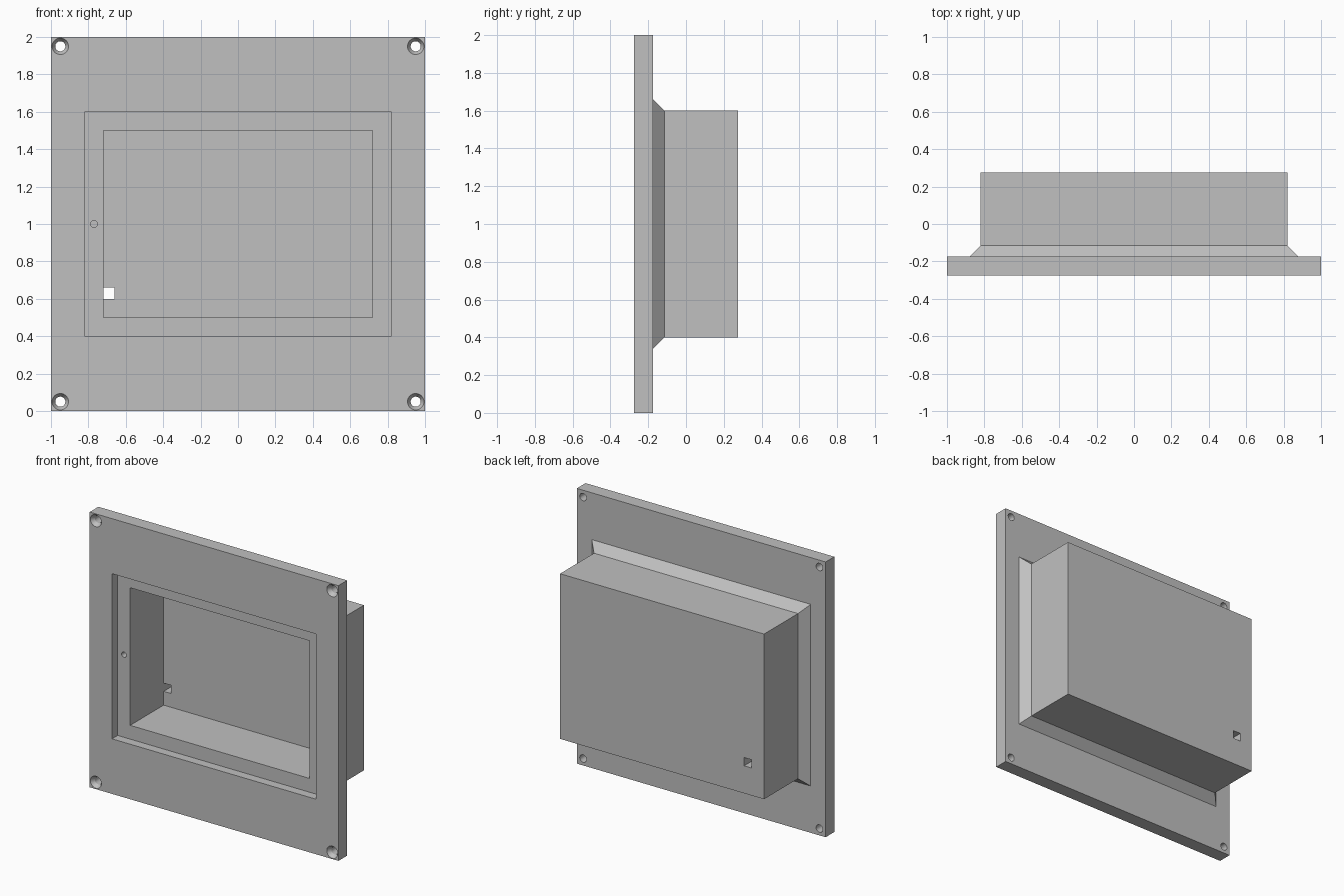
import bpy
import bmesh
import math
from mathutils import Matrix, Vector

old = bpy.data.objects.get("Cube")
if old:
    bpy.data.objects.remove(old, do_unlink=True)

grey = bpy.data.materials.new("plain_grey")
grey.use_nodes = True
colour = (0.53, 0.53, 0.53, 1)
grey.diffuse_color = colour
grey.node_tree.nodes["Principled BSDF"].inputs["Base Color"].default_value = colour


def make_object(name, bm):
    bmesh.ops.recalc_face_normals(bm, faces=bm.faces)
    mesh = bpy.data.meshes.new(name)
    bm.to_mesh(mesh)
    bm.free()
    mesh.materials.append(grey)
    obj = bpy.data.objects.new(name, mesh)
    bpy.context.collection.objects.link(obj)
    return obj


def cut(target, cutter):
    """Subtract the cutter, apply the result and remove the cutter."""
    cutter.hide_render = True
    mod = target.modifiers.new("cut", "BOOLEAN")
    mod.operation = "DIFFERENCE"
    mod.solver = "EXACT"
    mod.object = cutter
    bpy.ops.object.select_all(action="DESELECT")
    bpy.context.view_layer.objects.active = target
    target.select_set(True)
    bpy.ops.object.modifier_apply(modifier=mod.name)
    bpy.data.objects.remove(cutter, do_unlink=True)


def round_cutter(x, z, r_front, r_back, y_front, y_back):
    """Cylinder or cone along y."""
    bm = bmesh.new()
    place = Matrix.Translation((x, (y_front + y_back) / 2, z)) @ Matrix.Rotation(math.pi / 2, 4, "X")
    bmesh.ops.create_cone(bm, cap_ends=True, segments=32, radius1=r_back,
                          radius2=r_front, depth=y_back - y_front, matrix=place)
    return make_object("hole_cutter", bm)


# Housing: rectangular rings (half width, half height, y) from the cavity
# floor, out over the front plate, to the back of the box
FRONT, PLATE_BACK, BACK = -0.275, -0.175, 0.275
rings = [
    (0.72, 0.5, 0.175),
    (0.72, 0.5, -0.21),
    (0.82, 0.6, -0.21),
    (0.82, 0.6, FRONT),
    (1, 1, FRONT),
    (1, 1, PLATE_BACK),
    (0.88, 0.66, PLATE_BACK),
    (0.82, 0.6, -0.115),
    (0.82, 0.6, BACK),
]
bm = bmesh.new()
loops = [[bm.verts.new((sx * w, y, 1 + sz * h))
          for sx, sz in ((-1, -1), (1, -1), (1, 1), (-1, 1))] for w, h, y in rings]
for a, b in zip(loops, loops[1:]):
    for i in range(4):
        j = (i + 1) % 4
        bm.faces.new((a[i], a[j], b[j], b[i]))
bm.faces.new(loops[0])
bm.faces.new(loops[-1])
housing = make_object("panel_housing", bm)

# Countersunk screw holes in the plate corners
for x in (-0.95, 0.95):
    for z in (0.05, 1.95):
        cut(housing, round_cutter(x, z, 0.027, 0.027, FRONT - 0.05, PLATE_BACK + 0.05))
        cut(housing, round_cutter(x, z, 0.05, 0.026, FRONT - 0.01, FRONT + 0.03))

# Small blind hole in the recess ledge
cut(housing, round_cutter(-0.77, 1, 0.019, 0.019, -0.25, -0.11))

# Square cable opening through the back wall
bm = bmesh.new()
bmesh.ops.create_cube(bm, size=1, matrix=Matrix.Translation(Vector((-0.69, 0.225, 0.63)))
                      @ Matrix.Diagonal((0.06, 0.2, 0.06, 1)))
cut(housing, make_object("cable_cutter", bm))

bpy.ops.object.shade_smooth_by_angle(angle=math.radians(30))
